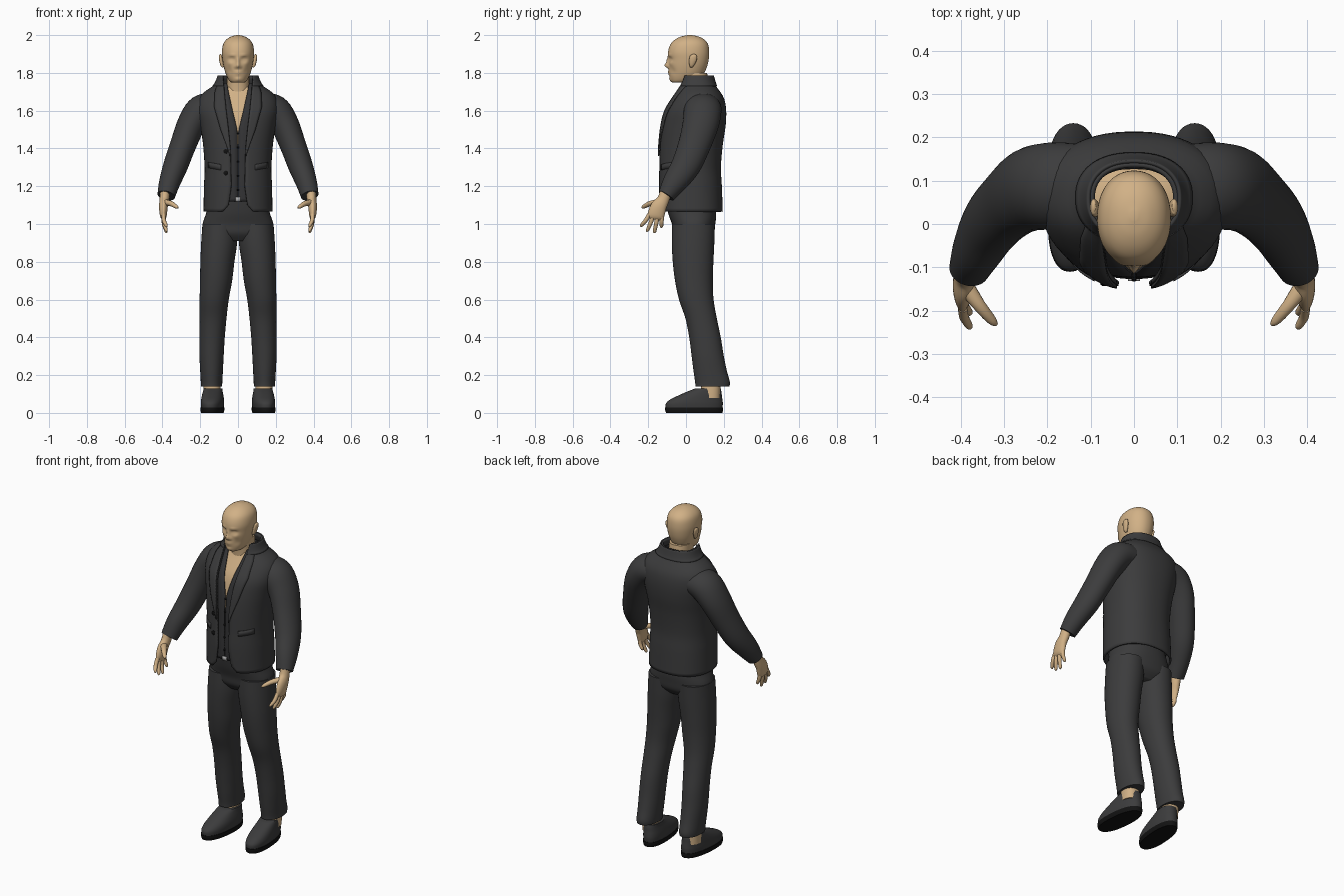
import bpy, bmesh, math
from mathutils import Vector

if "Cube" in bpy.data.objects:
    bpy.data.objects.remove(bpy.data.objects["Cube"], do_unlink=True)


def material(name, r, g, b):
    m = bpy.data.materials.new(name)
    m.use_nodes = True
    m.diffuse_color = (r, g, b, 1)
    m.node_tree.nodes["Principled BSDF"].inputs["Base Color"].default_value = (r, g, b, 1)
    return m


SUIT = material("charcoal cloth", .045, .045, .046)
SHIRT = material("dark shirt", .034, .034, .036)
SKIN = material("skin", .64, .44, .24)
BLACK = material("black rubber", .006, .006, .006)
METAL = material("buckle metal", .4, .4, .4)
POWER = 2.3


# ---- helpers ----
def smooth(rows, k=5):
    """Catmull-Rom interpolation of equal-length rows."""
    out = []
    for i in range(len(rows) - 1):
        quad = [rows[max(i - 1, 0)], rows[i], rows[i + 1], rows[min(i + 2, len(rows) - 1)]]
        for s in range(k):
            t = s / k
            out.append([.5 * (2 * b + (c - a) * t + (2 * a - 5 * b + 4 * c - d) * t * t
                              + (3 * b - a - 3 * c + d) * t ** 3) for a, b, c, d in zip(*quad)])
    return out + [list(rows[-1])]


def at(rows, z):
    """Linear lookup in rows sorted by their first value."""
    for lo, hi in zip(rows, rows[1:]):
        if z <= hi[0]:
            t = max(0, (z - lo[0]) / (hi[0] - lo[0]))
            return [a + (b - a) * t for a, b in zip(lo, hi)]
    return list(rows[-1])


def spow(v, p):
    return math.copysign(abs(v) ** p, v)


def build(name, rings, mat, closed=True, mirror=False, thick=0, cap=True):
    bm = bmesh.new()
    grid = [[bm.verts.new(p) for p in ring] for ring in rings]
    n = len(grid[0])
    for a, b in zip(grid, grid[1:]):
        for i in range(n if closed else n - 1):
            j = (i + 1) % n
            bm.faces.new((a[i], a[j], b[j], b[i]))
    if closed and cap:
        bm.faces.new(grid[0])
        bm.faces.new(grid[-1])
    bmesh.ops.recalc_face_normals(bm, faces=bm.faces)
    me = bpy.data.meshes.new(name)
    bm.to_mesh(me)
    bm.free()
    ob = bpy.data.objects.new(name, me)
    bpy.context.collection.objects.link(ob)
    me.materials.append(mat)
    if thick:
        mod = ob.modifiers.new("Thickness", 'SOLIDIFY')
        mod.thickness, mod.offset = thick, 0
    if mirror:
        ob.modifiers.new("Mirror", 'MIRROR')
    bpy.ops.object.select_all(action='DESELECT')
    bpy.context.view_layer.objects.active = ob
    ob.select_set(True)
    bpy.ops.object.shade_smooth_by_angle(angle=math.radians(50))
    return ob


def oval(z, cx, rx, yf, yb, n=40, start=0, power=POWER):
    """Horizontal superellipse ring beginning at the front; start leaves a gap."""
    cy, ry = (yf + yb) / 2, (yb - yf) / 2
    pts = []
    for i in range(n):
        t = start + (2 * math.pi - 2 * start) * i / (n - 1) if start else 2 * math.pi * i / n
        pts.append(Vector((cx + rx * spow(math.sin(t), 2 / power), cy - ry * spow(math.cos(t), 2 / power), z)))
    return pts


def stack(name, rows, mat, n=40, power=POWER, **kw):
    """Rows of z, centre x, half width, front y, back y."""
    return build(name, [oval(*r, n=n, power=power) for r in smooth(rows)], mat, **kw)


def tube(name, rows, mat, n=24, **kw):
    """Rows of x, y, z, radius across, radius fore and aft."""
    rows = smooth(rows)
    pts = [Vector(r[:3]) for r in rows]
    rings = []
    for i, (p, r) in enumerate(zip(pts, rows)):
        t = (pts[min(i + 1, len(pts) - 1)] - pts[max(i - 1, 0)]).normalized()
        u = Vector((0, 1, 0)).cross(t).normalized()
        v = t.cross(u)
        angles = [2 * math.pi * k / n for k in range(n)]
        rings.append([p + u * r[3] * math.cos(a) + v * r[4] * math.sin(a) for a in angles])
    return build(name, rings, mat, mirror=True, **kw)


# ---- torso form: z, half width, front y, back y ----
TORSO = smooth([(1.06, .178, -.135, .19), (1.2, .175, -.14, .185), (1.3, .172, -.138, .18),
                (1.42, .18, -.135, .19), (1.52, .195, -.125, .205), (1.6, .21, -.105, .208),
                (1.66, .203, -.07, .198), (1.7, .17, -.045, .175), (1.735, .118, -.03, .15),
                (1.785, .095, -.02, .135)])
OPENING = [(1.06, .085), (1.1, .05), (1.2, .035), (1.4, .04), (1.5, .05), (1.6, .062), (1.7, .072), (1.785, .08)]
NECKLINE = [(1.1, .002), (1.5, .004), (1.6, .028), (1.7, .05), (1.75, .06)]


def shell(name, z0, z1, gap, inset, mat, thick, n=56, steps=40):
    rings = []
    for k in range(steps + 1):
        z, rx, yf, yb = at(TORSO, z0 + (z1 - z0) * k / steps)
        rx -= inset
        start = math.asin((at(gap, z)[1] / rx) ** (POWER / 2))
        rings.append(oval(z, 0, rx, yf + inset, yb - inset, n, start))
    return build(name, rings, mat, closed=False, thick=thick)


def front(x, z, lift=0):
    """Point on the jacket front."""
    _, rx, yf, yb = at(TORSO, z)
    x = min(x, rx * .96)
    return Vector((x, (yf + yb) / 2 - (yb - yf) / 2 * (1 - (x / rx) ** POWER) ** (1 / POWER) - lift, z))


shell("jacket_body", 1.065, 1.785, OPENING, 0, SUIT, .01)
shell("jacket_collar", 1.73, 1.785, OPENING, -.009, SUIT, .008, steps=8)
shell("shirt", 1.12, 1.745, NECKLINE, .016, SHIRT, .006)
chest = [at(TORSO, 1.42 + .016 * k) for k in range(20)]
build("chest", [oval(z, 0, a - .03, f + .026, b - .03) for z, a, f, b in chest], SKIN)

# ---- lapels, pocket flaps, buttons ----
WIDTH = [(1.36, .004), (1.5, .042), (1.62, .062), (1.7, .05), (1.75, .025)]
lapel = []
for k in range(25):
    z = 1.36 + .39 * k / 24
    w, lw = at(OPENING, z)[1], at(WIDTH, z)[1]
    lapel.append([front(w + lw * c / 4, z, .011) for c in range(5)])
build("lapel", lapel, SUIT, closed=False, mirror=True, thick=.007)
flap = [[front(.09 + .065 * c / 6, z + .012 * c / 6, .008) for c in range(7)] for z in (1.285, 1.3, 1.315)]
build("pocket_flap", flap, SUIT, closed=False, mirror=True, thick=.006)


def button(name, x, z, r, lift):
    p = front(abs(x), z, lift)
    p.x = x
    rings = [[p + Vector((s * math.cos(a), d, s * math.sin(a)))
              for a in [math.pi * k / 6 for k in range(12)]] for s, d in ((r, .006), (r, -.002), (r * .6, -.005))]
    build(name, rings, BLACK)


for z in (1.385, 1.27):
    button("jacket_button", -.065, z, .012, .007)
for k in range(5):
    button("shirt_button", 0, 1.18 + .075 * k, .006, -.012)
build("belt_buckle", [[Vector((x, -.128, z)) for x in (-.014, .014)] for z in (1.118, 1.142)],
      METAL, closed=False, thick=.008)

# ---- sleeves and hands ----
tube("sleeve", [(.12, .09, 1.615, .075, .095), (.19, .088, 1.6, .085, .1), (.245, .078, 1.53, .076, .096),
                (.29, .045, 1.42, .069, .086), (.33, .0, 1.31, .065, .078), (.362, -.06, 1.22, .056, .064),
                (.38, -.105, 1.15, .047, .045)], SUIT, n=32)
tube("palm", [(.385, -.105, 1.18, .026, .03), (.39, -.12, 1.13, .025, .032), (.395, -.145, 1.09, .023, .042),
              (.395, -.16, 1.045, .018, .044), (.392, -.165, 1.025, .009, .036)], SKIN)
tips = [(-.235, .985), (-.203, .96), (-.166, .953), (-.13, .98)]
for i, (name, (ty, tz)) in enumerate(zip(("index", "middle", "ring", "little"), tips)):
    by = -.194 + .022 * i
    tube(name + "_finger", [(.395, by, 1.05, .011, .012), (.392, (by + ty) / 2, (1.05 + tz) / 2, .011, .011),
                            (.38, ty, tz + .008, .008, .009), (.377, ty, tz, .003, .003)], SKIN, n=12)
tube("thumb", [(.388, -.145, 1.115, .016, .02), (.355, -.19, 1.108, .014, .015),
               (.328, -.222, 1.092, .01, .011), (.317, -.232, 1.085, .004, .004)], SKIN, n=12)

# ---- trousers ----
stack("trouser_seat", [(.91, 0, .13, -.035, .11), (.95, 0, .183, -.065, .145), (1.0, 0, .187, -.075, .155),
                       (1.06, 0, .168, -.095, .16), (1.14, 0, .15, -.112, .15)], SUIT)
stack("trouser_leg", [(.14, .14, .056, .05, .23), (.165, .14, .057, .048, .232), (.22, .14, .06, .04, .217),
                      (.3, .14, .064, .03, .2), (.4, .137, .067, .017, .184), (.5, .132, .071, -.003, .163),
                      (.6, .126, .077, -.037, .146), (.7, .116, .085, -.058, .142), (.8, .109, .09, -.07, .145),
                      (.9, .1, .095, -.075, .15), (1.0, .096, .092, -.074, .153)], SUIT, mirror=True, power=2.1)

# ---- ankles and shoes ----
stack("ankle", [(.08, .138, .045, .07, .18), (.14, .138, .045, .08, .182), (.2, .14, .04, .08, .18)],
      SKIN, mirror=True)


def toe_out(ob):
    for v in ob.data.vertices:
        v.co.x += (.05 - v.co.y) * .08


toe_out(stack("shoe_upper", [(.025, .135, .058, -.107, .193), (.05, .135, .06, -.106, .195),
                             (.07, .135, .059, -.085, .193), (.09, .136, .056, -.045, .19),
                             (.11, .137, .052, .0, .188), (.128, .137, .049, .045, .184)], SUIT, mirror=True))
toe_out(stack("shoe_sole", [(0, .135, .058, -.106, .193), (.014, .135, .061, -.11, .196),
                            (.028, .135, .061, -.11, .196)], BLACK, mirror=True))

# ---- neck, head and ears ----
stack("neck", [(1.6, 0, .075, -.02, .13), (1.68, 0, .064, -.018, .125), (1.74, 0, .06, -.022, .118),
               (1.8, 0, .06, -.03, .112)], SKIN)
head = stack("head", [(1.748, 0, .028, -.07, .0), (1.758, 0, .046, -.081, .05), (1.79, 0, .063, -.088, .09),
                      (1.83, 0, .075, -.091, .11), (1.87, 0, .082, -.092, .12), (1.91, 0, .085, -.095, .123),
                      (1.95, 0, .079, -.083, .117), (1.975, 0, .063, -.06, .099), (1.992, 0, .037, -.027, .068),
                      (2, 0, .008, .01, .03)], SKIN, n=96, power=2.15)
# facial relief: x, z, spread x, spread z, depth
RELIEF = [(0, 1.838, .011, .012, -.021), (0, 1.862, .008, .02, -.012), (.014, 1.832, .007, .007, -.007),
          (.033, 1.872, .015, .01, .012), (.033, 1.871, .01, .005, -.007), (.03, 1.893, .02, .007, -.005),
          (0, 1.807, .018, .005, -.007), (0, 1.794, .016, .005, -.007), (0, 1.8005, .02, .002, .005),
          (0, 1.766, .016, .01, -.005), (.045, 1.85, .014, .012, -.004), (.045, 1.81, .014, .018, .005)]
for v in head.data.vertices:
    if v.co.y < 0:
        x, z = abs(v.co.x), v.co.z
        v.co.y += sum(d * math.exp(-((x - cx) / sx) ** 2 - ((z - cz) / sz) ** 2) for cx, cz, sx, sz, d in RELIEF)
tube("ear", [(.078, .028, 1.83, .005, .006), (.084, .03, 1.842, .009, .013), (.09, .036, 1.868, .01, .02),
             (.093, .04, 1.89, .008, .018), (.09, .04, 1.898, .003, .008)], SKIN, n=16)
